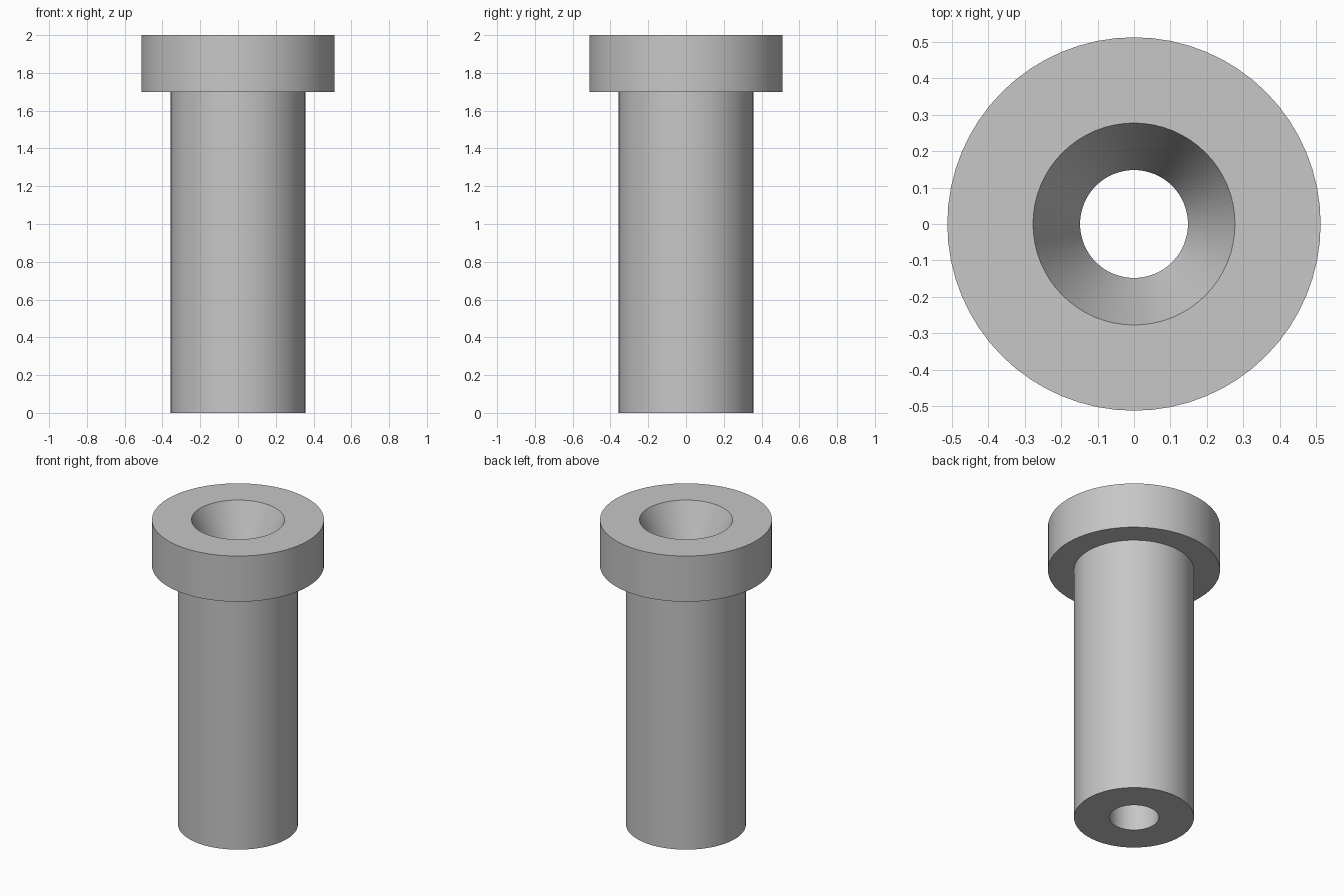
import bpy
import bmesh
from math import cos, sin, tau, radians

cube = bpy.data.objects.get("Cube")
if cube:
    bpy.data.objects.remove(cube, do_unlink=True)

SIDES = 64

# Single grey metal
metal = bpy.data.materials.new("grey metal")
metal.use_nodes = True
grey = (0.57, 0.57, 0.57, 1)
metal.diffuse_color = grey
metal.node_tree.nodes["Principled BSDF"].inputs["Base Color"].default_value = grey


def lathe(name, profile):
    """Revolve a closed (radius, height) profile around the z axis."""
    bm = bmesh.new()
    rings = [[bm.verts.new((r * cos(tau * i / SIDES), r * sin(tau * i / SIDES), z))
              for i in range(SIDES)] for r, z in profile]
    for a, b in zip(rings, rings[1:] + rings[:1]):
        for i in range(SIDES):
            j = (i + 1) % SIDES
            bm.faces.new((a[i], a[j], b[j], b[i]))
    bmesh.ops.recalc_face_normals(bm, faces=bm.faces)
    mesh = bpy.data.meshes.new(name)
    bm.to_mesh(mesh)
    bm.free()
    mesh.materials.append(metal)
    obj = bpy.data.objects.new(name, mesh)
    bpy.context.collection.objects.link(obj)
    bpy.ops.object.select_all(action='DESELECT')
    obj.select_set(True)
    bpy.context.view_layer.objects.active = obj
    bpy.ops.object.shade_smooth_by_angle(angle=radians(20))
    return obj


# Shank, flanged head, funnel mouth and through bore in one profile
lathe("flanged_bushing", [
    (0.148, 0), (0.357, 0),
    (0.357, 1.7), (0.512, 1.7),
    (0.512, 2), (0.277, 2),
    (0.148, 1.7),
])
